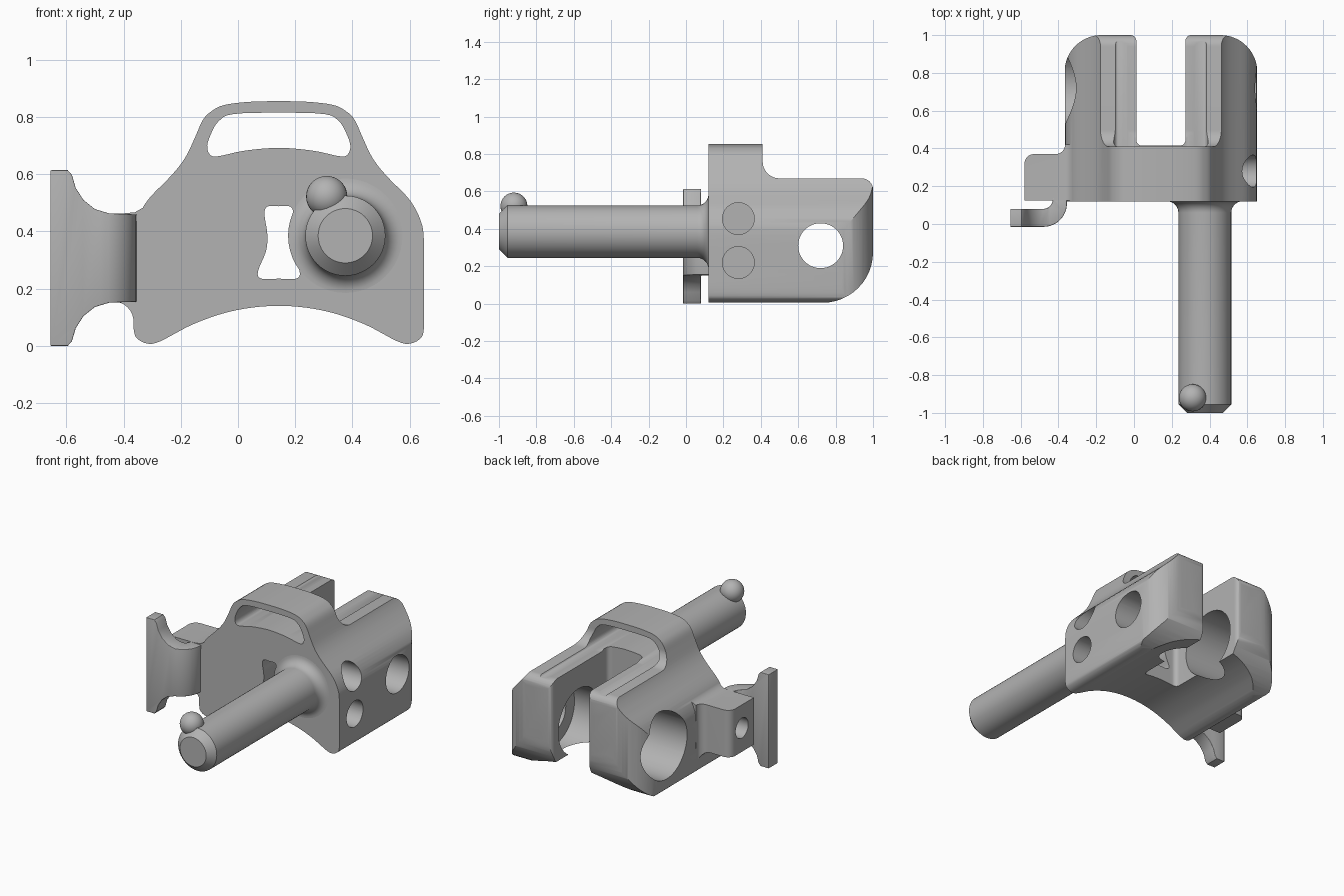
import bpy, bmesh
from math import sin, cos, pi, radians, sqrt
from mathutils import Vector

if "Cube" in bpy.data.objects:
    bpy.data.objects.remove(bpy.data.objects["Cube"], do_unlink=True)

steel = bpy.data.materials.new("grey_steel")
steel.use_nodes = True
COLOUR = (0.45, 0.45, 0.45, 1)
steel.diffuse_color = COLOUR
steel.node_tree.nodes["Principled BSDF"].inputs["Base Color"].default_value = COLOUR

MID = 0.1425    # symmetry line of the body


def finish(name, bm):
    bmesh.ops.recalc_face_normals(bm, faces=bm.faces)
    mesh = bpy.data.meshes.new(name)
    bm.to_mesh(mesh)
    bm.free()
    mesh.materials.append(steel)
    obj = bpy.data.objects.new(name, mesh)
    bpy.context.collection.objects.link(obj)
    return obj


def arc(cx, cy, r, a0, a1, n=12):
    return [(cx + r * cos(radians(a0 + (a1 - a0) * i / n)),
             cy + r * sin(radians(a0 + (a1 - a0) * i / n))) for i in range(n + 1)]


def circle(cx, cy, r):
    return arc(cx, cy, r, 0, 360, 48)[:-1]


def mirrored(half, centre, axis=0):
    """Close a half outline by mirroring it; points on the line are not doubled."""
    out = []
    for p in half:
        q = list(p)
        q[axis] = centre + p[axis]
        out.append(tuple(q))
    for p in reversed(half):
        if abs(p[axis]) > 1e-6:
            q = list(p)
            q[axis] = centre - p[axis]
            out.append(tuple(q))
    return out


def smooth(pts, n=4):
    """Closed Catmull-Rom curve through the points."""
    out, k = [], len(pts)
    for i in range(k):
        a, b, c, d = (Vector(pts[(i + j) % k]) for j in (-1, 0, 1, 2))
        for s in range(n):
            t = s / n
            out.append(tuple(0.5 * (2 * b + (c - a) * t + (2 * a - 5 * b + 4 * c - d) * t * t
                                    + (3 * b - a - 3 * c + d) * t ** 3)))
    return out


def prism(name, pts, axis, lo, hi):
    place = {"x": lambda a, b, t: (t, a, b), "y": lambda a, b, t: (a, t, b),
             "z": lambda a, b, t: (a, b, t)}[axis]
    bm = bmesh.new()
    ends = [[bm.verts.new(place(a, b, t)) for a, b in pts] for t in (lo, hi)]
    for ring in ends:
        bm.faces.new(ring)
    for i in range(len(pts)):
        j = (i + 1) % len(pts)
        bm.faces.new((ends[0][i], ends[0][j], ends[1][j], ends[1][i]))
    return finish(name, bm)


def apply(obj, mod):
    bpy.context.view_layer.objects.active = obj
    bpy.ops.object.modifier_apply(modifier=mod.name)


def combine(obj, other, how):
    mod = obj.modifiers.new("bool", "BOOLEAN")
    mod.object, mod.operation, mod.solver = other, how, "EXACT"
    apply(obj, mod)
    bpy.data.objects.remove(other, do_unlink=True)


def shade(obj, angle=32):
    bpy.ops.object.select_all(action="DESELECT")
    obj.select_set(True)
    bpy.context.view_layer.objects.active = obj
    bpy.ops.object.shade_smooth_by_angle(angle=radians(angle))


# Body: front, side and top outlines intersected
saddle = [(x, sqrt(0.73 ** 2 - x * x) - 0.59) for x in (0, 0.1, 0.2, 0.3, 0.37)]
flank = [(0.41, 0.018), (0.45, 0.007), (0.49, 0.022), (0.507, 0.06), (0.507, 0.2),
         (0.507, 0.37), (0.495, 0.44), (0.4575, 0.51), (0.39, 0.58), (0.35, 0.625),
         (0.32, 0.67), (0.29, 0.735), (0.265, 0.79), (0.235, 0.82), (0.19, 0.842),
         (0.1, 0.853), (0, 0.855)]
body = prism("bracket_body", smooth(mirrored(saddle + flank, MID)), "y", 0, 1.1)
side = ([(0.12, -0.1), (0.73, -0.1), (0.73, 0.005)] + arc(0.73, 0.275, 0.27, -90, 0)[1:]
        + arc(0.94, 0.61, 0.06, 0, 90, 8) + arc(0.5, 0.76, 0.09, 270, 180)
        + [(0.41, 1), (0.12, 1)])
combine(body, prism("side_outline", side, "x", -1, 1), "INTERSECT")
plan = ([(0, 0.415)] + arc(0.1, 0.445, 0.03, -90, 0, 6)[:-1] + [(0.13, 0.445)]
        + arc(0.16, 0.97, 0.03, 180, 90, 6) + arc(0.315, 0.805, 0.195, 90, 0, 16)
        + [(0.52, 0.7), (0.52, 0.0)])
combine(body, prism("plan_outline", mirrored(plan, MID), "z", -0.2, 1.1), "INTERSECT")

# Strap slot and keyhole through the plate
slot = [(0, 0.692), (0.12, 0.682), (0.21, 0.663), (0.24, 0.668), (0.25, 0.70),
        (0.235, 0.745), (0.21, 0.785), (0.16, 0.81), (0, 0.815)]
keyhole = [(0, 0.235), (0.06, 0.235), (0.073, 0.26), (0.045, 0.33), (0.04, 0.39),
           (0.05, 0.46), (0.04, 0.487), (0, 0.488)]
for pts in (slot, keyhole):
    combine(body, prism("cutter", smooth(mirrored(pts, MID)), "y", -0.1, 1.2), "DIFFERENCE")

# Cross bore, wide through the far lug, narrow through the near one; two blind holes
for y, z, r, lo, hi in ((0.72, 0.31, 0.21, -1, 0.45), (0.72, 0.31, 0.12, 0.2, 1),
                        (0.28, 0.455, 0.085, 0.48, 1), (0.28, 0.22, 0.085, 0.48, 1)):
    combine(body, prism("cutter", circle(y, z, r), "x", lo, hi), "DIFFERENCE")

# Neck that carries the clip, with a blind hole in its end
neck_front = ([(-0.58, 0.155)] + arc(-0.435, 0.085, 0.07, 90, 0, 8)
              + [(-0.3, 0.06), (-0.2, 0.3), (-0.23, 0.54), (-0.27, 0.54), (-0.32, 0.49),
                 (-0.36, 0.467), (-0.41, 0.462), (-0.58, 0.462)])
neck = prism("clip_neck", neck_front, "y", 0, 0.6)
neck_plan = ([(-0.58, 0.125), (-0.25, 0.125), (-0.25, 0.42)]
             + arc(-0.415, 0.42, 0.05, 0, -90, 8) + arc(-0.53, 0.32, 0.05, 90, 180, 8))
combine(neck, prism("plan_outline", neck_plan, "z", -0.2, 1), "INTERSECT")
combine(neck, prism("cutter", circle(0.25, 0.31, 0.065), "x", -1, -0.45), "DIFFERENCE")
combine(body, neck, "UNION")
shade(body)

# T-shaped clip, curling back to the neck
tee = [(-0.655, 0.307), (-0.595, 0.307), (-0.58, 0.29), (-0.567, 0.245), (-0.54, 0.203),
       (-0.50, 0.171), (-0.45, 0.156), (-0.37, 0.153), (-0.3, 0.153)]
clip = prism("clip", mirrored(tee, 0.307, 1), "y", -0.2, 0.3)
curl = ([(-0.7, -0.015)] + arc(-0.48, 0.11, 0.125, -90, 0) + [(-0.355, 0.14), (-0.43, 0.14)]
        + arc(-0.48, 0.13, 0.05, 0, -90, 8) + [(-0.7, 0.08)])
combine(clip, prism("plan_outline", curl, "z", -0.2, 1), "INTERSECT")
bevel = clip.modifiers.new("edge_round", "BEVEL")
bevel.width, bevel.segments, bevel.limit_method = 0.018, 3, "ANGLE"
bevel.angle_limit = radians(50)
apply(clip, bevel)
shade(clip)

# Pin: chamfered tip, flared root
pin_line = ([(0, -1), (0.095, -1), (0.14, -0.955)]
            + [(r, y) for r, y in arc(0.2, 0.06, 0.06, 180, 90, 8)] + [(0.2, 0.16), (0, 0.16)])
bm = bmesh.new()
verts = [bm.verts.new((0.375 + r, y, 0.385)) for r, y in pin_line]
edges = [bm.edges.new(pair) for pair in zip(verts, verts[1:])]
bmesh.ops.spin(bm, geom=verts + edges, cent=(0.375, 0, 0.385), axis=(0, 1, 0),
               angle=2 * pi, steps=48, use_merge=True)
bmesh.ops.remove_doubles(bm, verts=bm.verts, dist=1e-4)
shade(finish("pin", bm))

# Ball stop on the pin tip
bm = bmesh.new()
bmesh.ops.create_uvsphere(bm, u_segments=32, v_segments=16, radius=0.072)
bmesh.ops.translate(bm, verts=bm.verts, vec=(0.31, -0.92, 0.522))
shade(finish("ball_stop", bm))
